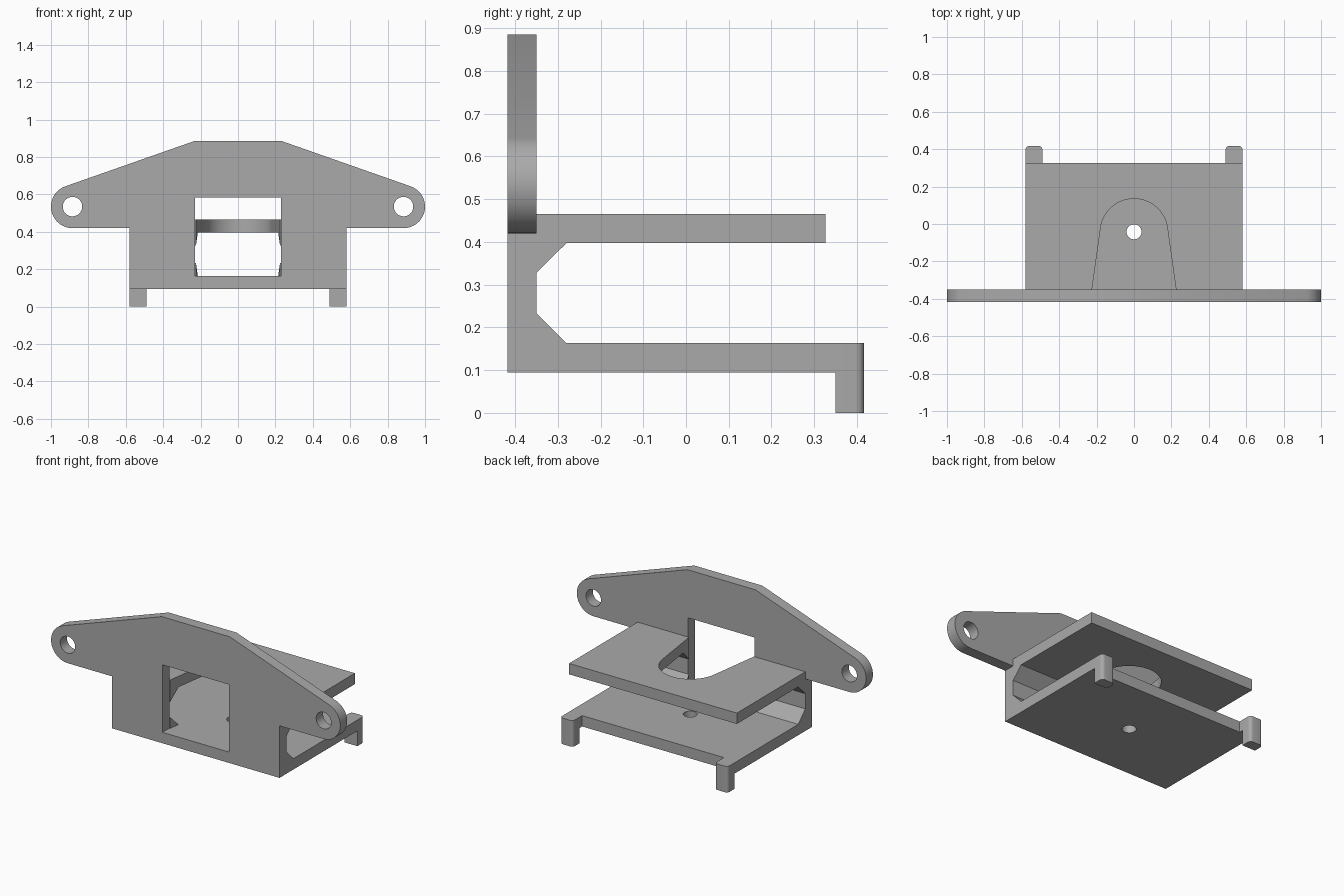
import bpy, bmesh, math

cube = bpy.data.objects.get("Cube")
if cube:
    bpy.data.objects.remove(cube, do_unlink=True)

grey = bpy.data.materials.new("plain grey")
grey.use_nodes = True
GREY = (0.4, 0.4, 0.4, 1)
grey.diffuse_color = GREY
grey.node_tree.nodes["Principled BSDF"].inputs["Base Color"].default_value = GREY


def prism(name, outline, axis, start, end):
    """Extrude a 2D outline along the named axis."""
    place = {"x": lambda u, v, w: (w, u, v),
             "y": lambda u, v, w: (u, w, v),
             "z": lambda u, v, w: (u, v, w)}[axis]
    bm = bmesh.new()
    low = [bm.verts.new(place(u, v, start)) for u, v in outline]
    high = [bm.verts.new(place(u, v, end)) for u, v in outline]
    bm.faces.new(low)
    bm.faces.new(high)
    for i in range(len(low)):
        j = (i + 1) % len(low)
        bm.faces.new((low[i], low[j], high[j], high[i]))
    bmesh.ops.recalc_face_normals(bm, faces=bm.faces)
    mesh = bpy.data.meshes.new(name)
    bm.to_mesh(mesh)
    bm.free()
    mesh.materials.append(grey)
    obj = bpy.data.objects.new(name, mesh)
    bpy.context.collection.objects.link(obj)
    return obj


def arc(cx, cy, r, first, last, steps):
    angles = [math.radians(first + (last - first) * i / steps) for i in range(steps + 1)]
    return [(cx + r * math.cos(a), cy + r * math.sin(a)) for a in angles]


def circle(cx, cy, r):
    return arc(cx, cy, r, 0, 360, 48)[:-1]


def rect(u0, v0, u1, v1):
    return [(u0, v0), (u1, v0), (u1, v1), (u0, v1)]


def mirrored(half):
    """Complete a symmetric outline from its +x half, listed bottom to top."""
    return half + [(-u, v) for u, v in reversed(half)]


def combine(target, tool, operation):
    mod = target.modifiers.new(operation.title(), "BOOLEAN")
    mod.operation = operation
    mod.solver = "EXACT"
    mod.object = tool
    bpy.context.view_layer.objects.active = target
    bpy.ops.object.modifier_apply(modifier=mod.name)
    bpy.data.objects.remove(tool, do_unlink=True)


FRONT, WALL, BACK = -0.418, -0.35, 0.326
FLOOR, FLOOR_TOP = 0.095, 0.163
HALF = 0.58

# Front plate with rounded mounting ears
half_plate = [(HALF, FLOOR), (HALF, 0.42)] + arc(0.885, 0.535, 0.115, -90, 71, 24) + [(0.235, 0.885)]
bracket = prism("mounting_bracket", mirrored(half_plate), "y", FRONT, WALL)

# Two shelves joined to the plate by chamfered corners
shelves = [(-0.39, FLOOR), (BACK, FLOOR), (BACK, FLOOR_TOP), (-0.28, FLOOR_TOP),
           (WALL, 0.233), (WALL, 0.328), (-0.28, 0.397), (BACK, 0.397),
           (BACK, 0.465), (-0.39, 0.465)]
combine(bracket, prism("shelves", shelves, "x", -HALF, HALF), "UNION")

# Hooks at the back corners of the lower shelf
for side in (-1, 1):
    cx = side * 0.535
    tip = arc(cx + 0.025, 0.397, 0.02, 0, 90, 6) + arc(cx - 0.025, 0.397, 0.02, 90, 180, 6)
    for part, inner, bottom in (("hook_arm", 0.30, FLOOR), ("hook_leg", 0.35, 0)):
        outline = [(cx - 0.045, inner), (cx + 0.045, inner)] + tip
        combine(bracket, prism(part, outline, "z", bottom, FLOOR_TOP), "UNION")

# Window through the plate, then the tapered slot in the upper shelf
window = rect(-0.23, FLOOR_TOP, 0.23, 0.585)
combine(bracket, prism("window_cutter", window, "y", -0.5, WALL), "DIFFERENCE")
half_slot = [(0.225, WALL - 0.002)] + arc(0, -0.045, 0.18, 8.5, 90, 24)[:-1]
slot = half_slot + [(0, 0.135)] + [(-u, v) for u, v in reversed(half_slot)]
combine(bracket, prism("slot_cutter", slot, "z", FLOOR_TOP, 0.52), "DIFFERENCE")

# Round holes in the lower shelf and both ears
combine(bracket, prism("pin_cutter", circle(0, -0.042, 0.04), "z", 0, 0.3), "DIFFERENCE")
for side in (-1, 1):
    hole = circle(side * 0.885, 0.535, 0.052)
    combine(bracket, prism("ear_cutter", hole, "y", -0.6, -0.2), "DIFFERENCE")

# Smooth the curves, keep the corners crisp
bpy.ops.object.select_all(action="DESELECT")
bracket.select_set(True)
bpy.context.view_layer.objects.active = bracket
bpy.ops.object.shade_smooth_by_angle(angle=math.radians(30))
